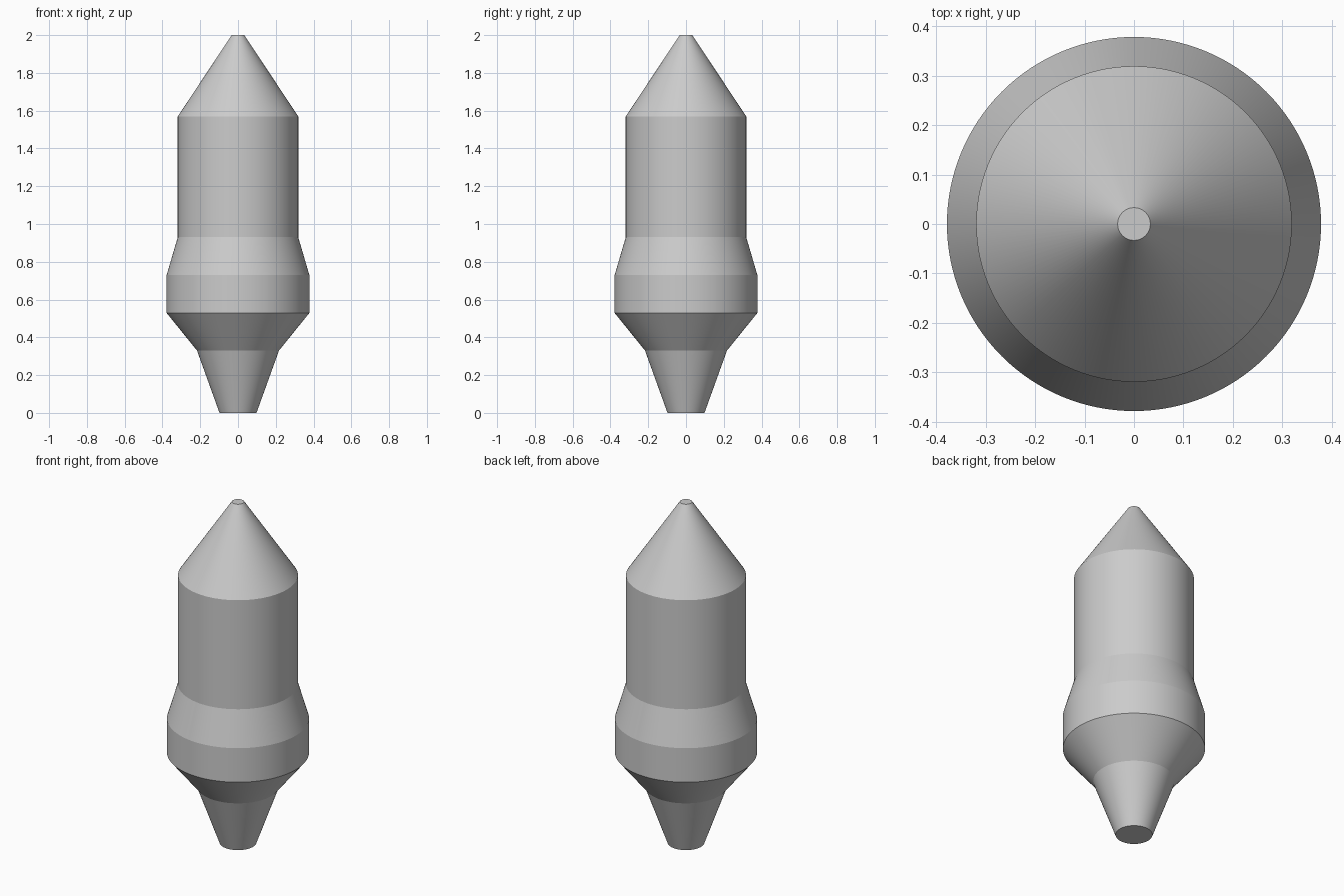
import bpy, bmesh, math

if "Cube" in bpy.data.objects:
    bpy.data.objects.remove(bpy.data.objects["Cube"])

SEGMENTS = 128


def lathe(name, profile, cap_bottom=False, cap_top=False):
    """Spin a (radius, z) profile around the z axis, with optional end caps."""
    bm = bmesh.new()
    rings = [[bm.verts.new((r * math.cos(2 * math.pi * i / SEGMENTS),
                            r * math.sin(2 * math.pi * i / SEGMENTS), z))
              for i in range(SEGMENTS)] for r, z in profile]
    for low, high in zip(rings, rings[1:]):
        for i in range(SEGMENTS):
            j = (i + 1) % SEGMENTS
            bm.faces.new((low[i], low[j], high[j], high[i]))
    if cap_bottom:
        bm.faces.new(rings[0][::-1])
    if cap_top:
        bm.faces.new(rings[-1])
    mesh = bpy.data.meshes.new(name)
    bm.to_mesh(mesh)
    bm.free()
    obj = bpy.data.objects.new(name, mesh)
    bpy.context.collection.objects.link(obj)
    bpy.ops.object.select_all(action='DESELECT')
    obj.select_set(True)
    bpy.context.view_layer.objects.active = obj
    bpy.ops.object.shade_smooth_by_angle(angle=math.radians(12))
    return obj


# Tapered tail
lathe("tail_cone", [(0.098, 0.0), (0.217, 0.33)], cap_bottom=True)
# Wide collar with flared underside and sloped shoulder
lathe("collar", [(0.217, 0.33), (0.378, 0.529), (0.378, 0.729), (0.319, 0.93)])
# Straight cylindrical body
lathe("body", [(0.319, 0.93), (0.319, 1.57)])
# Pointed nose with a small flat tip
lathe("nose_cone", [(0.319, 1.57), (0.033, 2.0)], cap_top=True)
